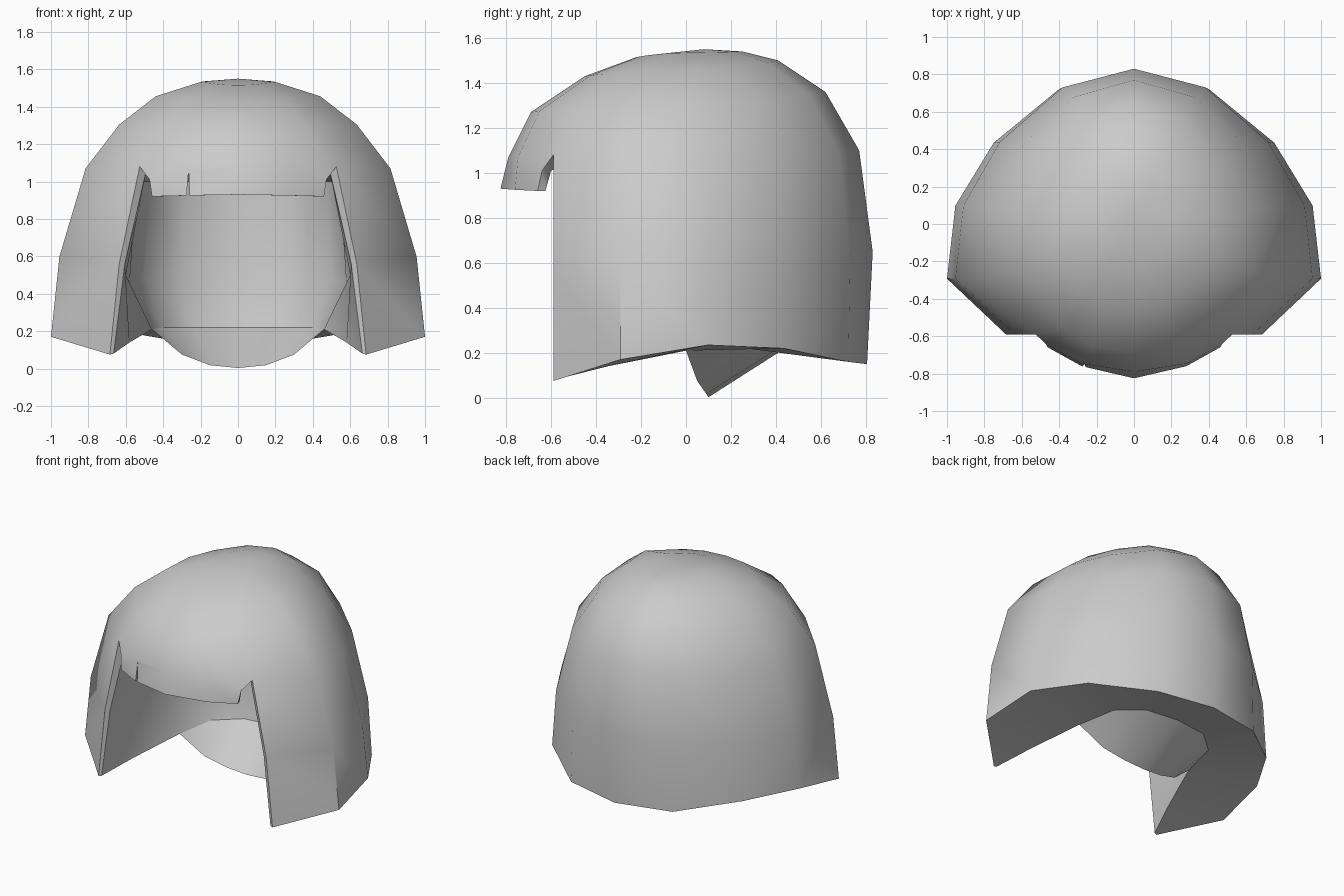
import bpy, bmesh
from mathutils import Vector

if "Cube" in bpy.data.objects:
    bpy.data.objects.remove(bpy.data.objects["Cube"])

# unit outline of the right half, back (y=1) round to front (y=-1)
OUT = [(0, 1), (.4, .88), (.75, .53), (.955, .12), (1, -.37),
       (.645, -.747), (.58, -.81), (.345, -.945), (0, -1)]


def ring(w, yb, yf, zs, zb, zf, n=9):
    pts = []
    for x, y in OUT[:n]:
        t = abs(y)
        pts.append(Vector((x * w, y * (yb if y > 0 else yf),
                           zs + ((zb if y > 0 else zf) - zs) * t * t)))
    return pts


# outer surface rings, from hem to crown
hem = ring(1, .82, .79, 0, 0, 0, 6)
for p, z in zip(hem, (.15, .16, .22, .235, .17, .075)):
    p.z = z
hem[0].y = .805
hem[5] = Vector((.685, -.59, .075))
waist = ring(.955, .83, .79, .6, .65, .58, 6)
waist[5] = Vector((.635, -.59, .56))
brow = ring(.815, .77, .79, 1.07, 1.1, 1.07)
brow[5].z, brow[6].z = 1.08, 1.01
crown = [ring(.635, .62, .69, 1.31, 1.36, 1.27),
         ring(.44, .41, .45, 1.46, 1.5, 1.43),
         ring(.2, .25, .22, 1.535, 1.54, 1.515)]
fringe = [Vector(p) for p in ((.46, -.66, .92), (.28, -.76, .925), (0, -.825, .93))]

# inner surface rings
in_hem = [Vector(p) for p in ((0, .44, .22), (.24, .41, .22), (.4, .27, .22),
                              (.46, 0, .21), (.58, -.35, .14), (.665, -.585, .08))]
in_waist = [Vector(p) for p in ((0, .5, .5), (.3, .45, .5), (.5, .28, .48),
                                (.58, 0, .45), (.6, -.35, .5), (.605, -.575, .56))]
in_brow = [Vector(p) for p in ((0, .5, 1), (.28, .44, 1), (.47, .27, 1), (.54, 0, 1),
                               (.54, -.35, 1.03), (.49, -.56, 1.06), (.45, -.6, 1.01),
                               (.26, -.7, 1.03), (0, -.75, 1.04))]
in_fringe = [p + Vector((-.01 if p.x else 0, .035, 0)) for p in fringe]


def finish(bm, name, angle):
    """Mirror the half across x, weld, and turn it into a smooth object."""
    geo = bmesh.ops.duplicate(bm, geom=bm.verts[:] + bm.edges[:] + bm.faces[:])["geom"]
    for v in geo:
        if isinstance(v, bmesh.types.BMVert):
            v.co.x *= -1
    bmesh.ops.remove_doubles(bm, verts=bm.verts[:], dist=.0005)
    bmesh.ops.recalc_face_normals(bm, faces=bm.faces[:])
    me = bpy.data.meshes.new(name)
    bm.to_mesh(me)
    bm.free()
    ob = bpy.data.objects.new(name, me)
    bpy.context.collection.objects.link(ob)
    bpy.ops.object.select_all(action='DESELECT')
    ob.select_set(True)
    bpy.context.view_layer.objects.active = ob
    bpy.ops.object.shade_smooth_by_angle(angle=angle)
    return ob


def strip(bm, a, b):
    for i in range(min(len(a), len(b)) - 1):
        bm.faces.new((a[i], a[i + 1], b[i + 1], b[i]))


def layer(bm, rings, front, pole):
    """Skin the rings, add the fringe and close the top; return the rim."""
    rows = [[bm.verts.new(p) for p in r] for r in rings]
    fr = [bm.verts.new(p) for p in front]
    top = bm.verts.new(pole)
    for a, b in zip(rows, rows[1:]):
        strip(bm, a, b)
    strip(bm, fr, rows[2][6:])
    for a, b in zip(rows[-1], rows[-1][1:]):
        bm.faces.new((a, b, top))
    return rows[0] + [rows[1][5], rows[2][5], rows[2][6]] + fr


# hair shell: outer and inner skins joined along the rim
bm = bmesh.new()
rim_out = layer(bm, [hem, waist, brow] + crown, fringe, (0, .08, 1.55))
rim_in = layer(bm, [in_hem, in_waist, in_brow], in_fringe, (0, -.05, 1.3))
strip(bm, rim_out, rim_in)
hair = finish(bm, "hair_shell", .9)

# thin slit in the fringe
bm = bmesh.new()
tri = [(-.277, .9), (-.258, .9), (-.264, 1.06)]
lo = [bm.verts.new((x, -.9, z)) for x, z in tri]
hi = [bm.verts.new((x, -.62, z)) for x, z in tri]
bm.faces.new(lo)
bm.faces.new(hi[::-1])
strip(bm, lo + lo[:1], hi + hi[:1])
bmesh.ops.recalc_face_normals(bm, faces=bm.faces[:])
me = bpy.data.meshes.new("slit_cutter")
bm.to_mesh(me)
bm.free()
cutter = bpy.data.objects.new("slit_cutter", me)
bpy.context.collection.objects.link(cutter)
cutter.hide_render = True
cutter.display_type = 'WIRE'
mod = hair.modifiers.new("slit", 'BOOLEAN')
mod.operation, mod.object, mod.solver = 'DIFFERENCE', cutter, 'EXACT'

# nape flap: sheet hanging from the inner hem
bm = bmesh.new()
top = [bm.verts.new(p) for p in in_hem[:4]]
low = [bm.verts.new(p) for p in ((0, .1, .003), (.15, .09, .018), (.3, .05, .075))]
strip(bm, top[:3], low)
bm.faces.new((top[2], top[3], low[2]))
finish(bm, "nape_flap", .9)
